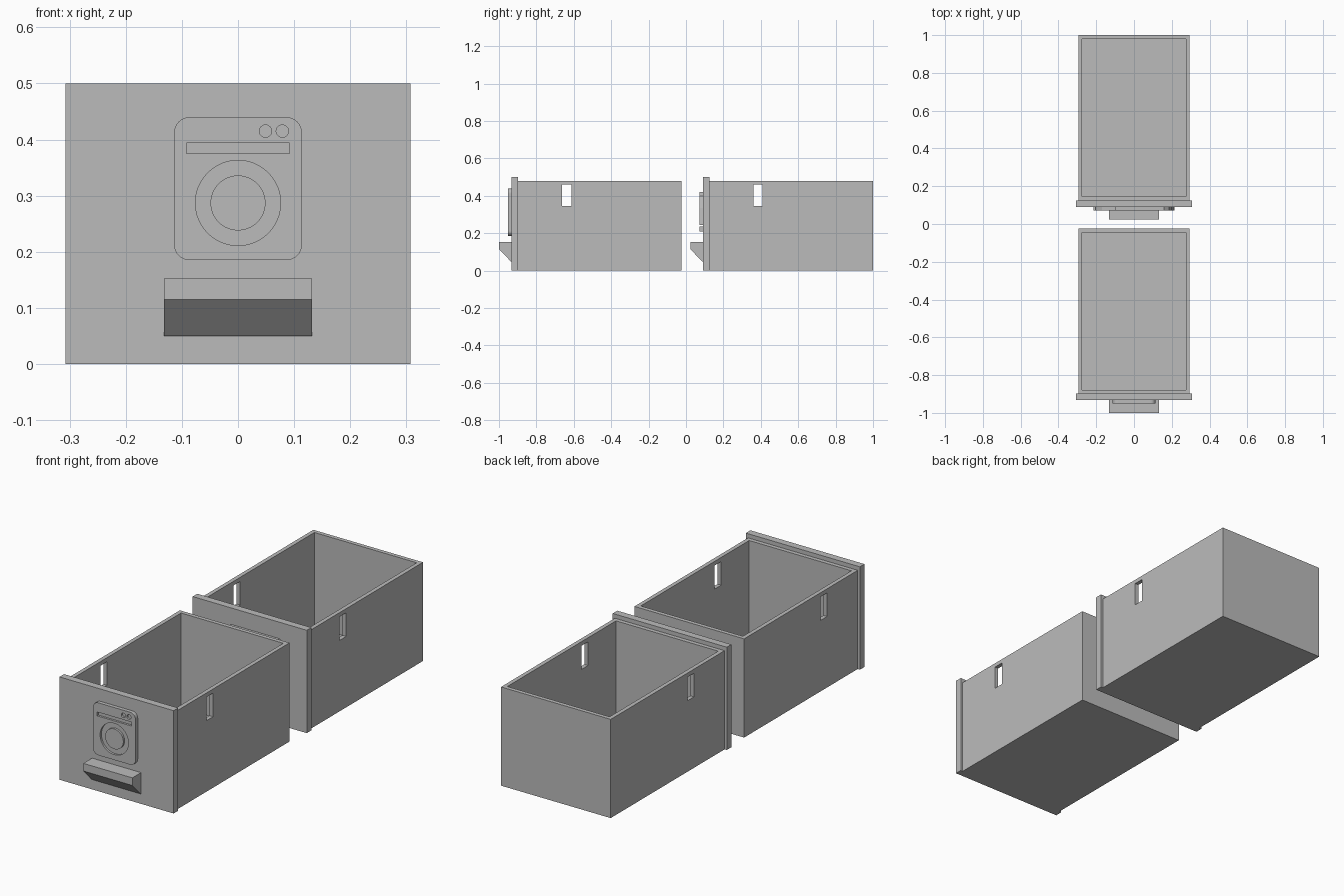
import bpy, bmesh, math

if "Cube" in bpy.data.objects:
    bpy.data.objects.remove(bpy.data.objects["Cube"], do_unlink=True)

grey = bpy.data.materials.new("plain_grey")
grey.use_nodes = True
grey.diffuse_color = (0.5, 0.5, 0.5, 1)
grey.node_tree.nodes["Principled BSDF"].inputs["Base Color"].default_value = (0.5, 0.5, 0.5, 1)


def finish(name, bm):
    bmesh.ops.recalc_face_normals(bm, faces=bm.faces)
    mesh = bpy.data.meshes.new(name)
    bm.to_mesh(mesh)
    bm.free()
    mesh.materials.append(grey)
    obj = bpy.data.objects.new(name, mesh)
    bpy.context.collection.objects.link(obj)
    return obj


def prism(name, outline, start, depth, axis="y"):
    """Extrude an outline (x,z along y, or y,z along x)."""
    bm = bmesh.new()
    place = (lambda a, b: (a, start, b)) if axis == "y" else (lambda a, b: (start, a, b))
    face = bm.faces.new([bm.verts.new(place(a, b)) for a, b in outline])
    moved = bmesh.ops.extrude_face_region(bm, geom=[face])["geom"]
    shift = (0, depth, 0) if axis == "y" else (depth, 0, 0)
    bmesh.ops.translate(bm, vec=shift, verts=[v for v in moved if isinstance(v, bmesh.types.BMVert)])
    return finish(name, bm)


def rect(a0, a1, b0, b1):
    return [(a0, b0), (a1, b0), (a1, b1), (a0, b1)]


def circle(cx, cz, r, n=48):
    return [(cx + r * math.cos(math.tau * i / n), cz + r * math.sin(math.tau * i / n)) for i in range(n)]


def rounded(a0, a1, b0, b1, r, n=8):
    pts = []
    corners = [(a1 - r, b1 - r), (a0 + r, b1 - r), (a0 + r, b0 + r), (a1 - r, b0 + r)]
    for k, (cx, cz) in enumerate(corners):
        for i in range(n + 1):
            t = math.pi / 2 * (k + i / n)
            pts.append((cx + r * math.cos(t), cz + r * math.sin(t)))
    return pts


def cut(obj, *cutters):
    for cutter in cutters:
        cutter.hide_render = True
        mod = obj.modifiers.new("cut", "BOOLEAN")
        mod.operation, mod.solver, mod.object = "DIFFERENCE", "EXACT", cutter
        bpy.context.view_layer.objects.active = obj
        bpy.ops.object.modifier_apply(modifier=mod.name)
        bpy.data.objects.remove(cutter, do_unlink=True)


def drawer(label, y, length):
    """Open box, face panel and wedge pull; y is the panel front."""
    box = prism(label + "_box", rect(-0.295, 0.295, 0, 0.48), y + 0.035, length)
    cut(box,
        prism("cavity", rect(-0.275, 0.275, 0.02, 0.6), y + 0.055, length - 0.04),
        prism("slots", rect(y + 0.27, y + 0.32, 0.345, 0.46), -0.4, 0.8, "x"))
    prism(label + "_panel", rect(-0.307, 0.307, 0, 0.5), y, 0.035)
    pull = [(y, 0.05), (y, 0.152), (y - 0.067, 0.152), (y - 0.067, 0.115), (y - 0.004, 0.05)]
    prism(label + "_pull", pull, -0.132, 0.264, "x")


FRONT, REAR = -0.933, 0.09
drawer("front_drawer", FRONT, 0.873)
drawer("rear_drawer", REAR, 0.875)

# Washer emblem with sunken ring, slot and knobs
face = FRONT - 0.018
washer = prism("washer_emblem", rounded(-0.114, 0.114, 0.185, 0.44, 0.028), face, 0.018)
sunk = [circle(0, 0.287, 0.076), rect(-0.092, 0.092, 0.375, 0.394),
        circle(0.049, 0.415, 0.011, 24), circle(0.079, 0.415, 0.011, 24)]
cut(washer, *[prism("recess", shape, face - 0.01, 0.02) for shape in sunk])
prism("washer_door", circle(0, 0.287, 0.049), face, 0.018)

# Clothes iron emblem
face = REAR - 0.018
prism("iron_sole", rect(-0.215, 0.215, 0.21, 0.235), face, 0.018)
body = [(-0.205, 0.245), (0.21, 0.245), (0.2, 0.335), (0.02, 0.335), (-0.1, 0.31), (-0.17, 0.28)]
prism("iron_body", body, face, 0.018)
grip = [(0.2, 0.335), (0.17, 0.335), (0.16, 0.39), (-0.07, 0.39), (-0.1, 0.42), (0.16, 0.42), (0.185, 0.4)]
prism("iron_grip", grip, face, 0.018)
